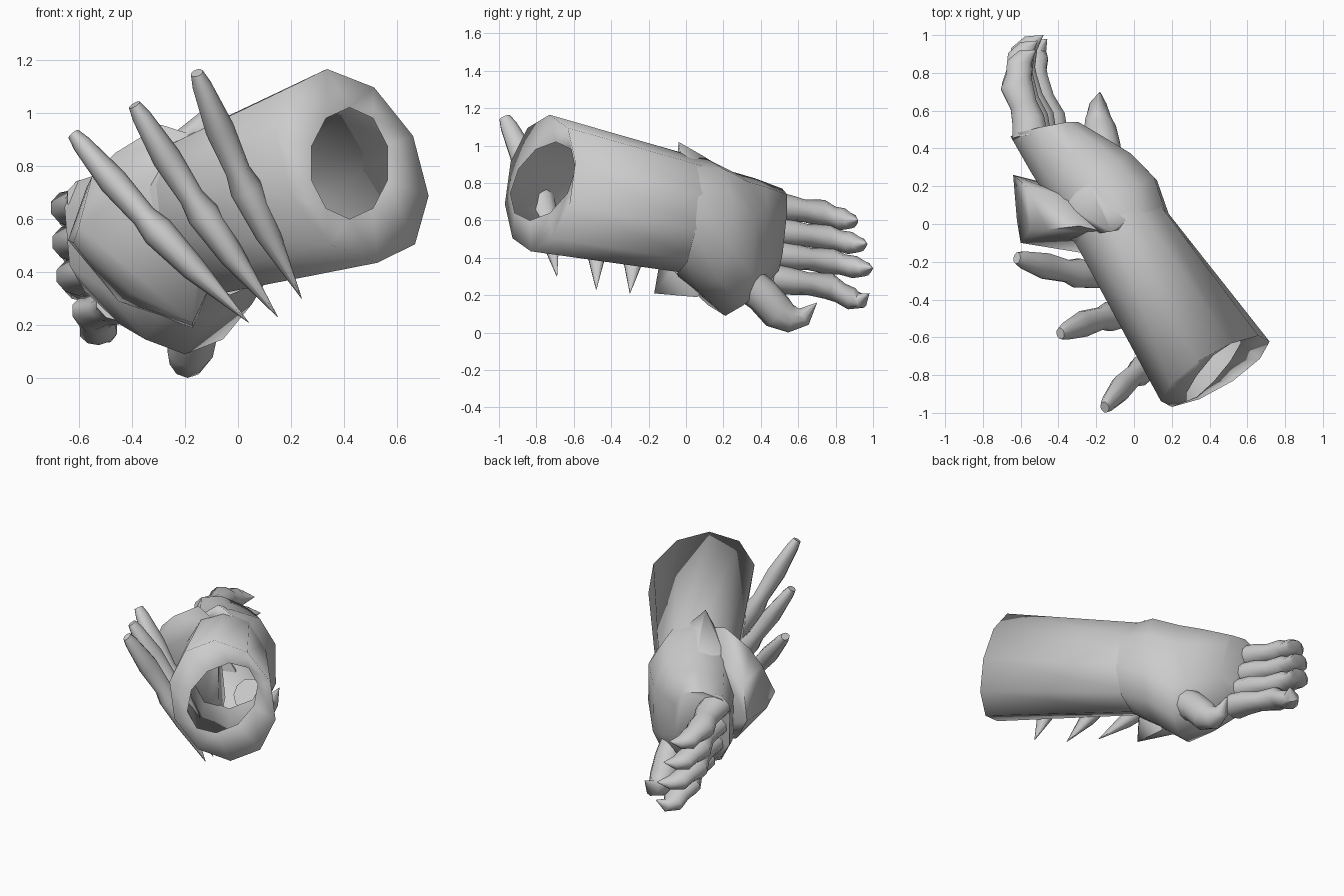
import bpy, bmesh, math
from mathutils import Vector as V


def finish(name, bm, angle=45):
    bmesh.ops.remove_doubles(bm, verts=bm.verts, dist=0.0005)
    me = bpy.data.meshes.new(name)
    bm.to_mesh(me)
    bm.free()
    ob = bpy.data.objects.new(name, me)
    bpy.context.collection.objects.link(ob)
    bpy.ops.object.select_all(action='DESELECT')
    ob.select_set(True)
    bpy.context.view_layer.objects.active = ob
    bpy.ops.object.shade_smooth_by_angle(angle=math.radians(angle))
    return ob


def ring(bm, c, s, u, power=1.0):
    """10 sided ring around c; power below 1 makes it boxier."""
    n = 10
    f = lambda t: math.copysign(abs(t) ** power, t) if abs(t) > 1e-6 else 0.0
    return [bm.verts.new(V(c) + f(math.sin(math.tau * i / n)) * V(s)
                         + f(math.cos(math.tau * i / n)) * V(u)) for i in range(n)]


def loft(name, sections, caps=(False, False), angle=45):
    bm = bmesh.new()
    rings = [ring(bm, *sec) for sec in sections]
    for a, b in zip(rings, rings[1:]):
        for i in range(len(a)):
            j = (i + 1) % len(a)
            bm.faces.new((a[i], a[j], b[j], b[i]))
    if caps[0]:
        bm.faces.new(rings[0][::-1])
    if caps[1]:
        bm.faces.new(rings[-1])
    return finish(name, bm, angle)


def tube(name, path, radii, ref, widen=1.0):
    """Tapering limb through path points; widen stretches it along ref."""
    pts = [V(p) for p in path]
    secs = []
    for i, (p, r) in enumerate(zip(pts, radii)):
        t = (pts[min(i + 1, len(pts) - 1)] - pts[max(i - 1, 0)]).normalized()
        s = (V(ref) - t * V(ref).dot(t)).normalized()
        secs.append((p, s * r * widen, s.cross(t) * r))
    return loft(name, secs, (True, radii[-1] > 0.01))


def hull(name, pts, angle):
    bm = bmesh.new()
    for p in pts:
        bm.verts.new(p)
    bmesh.ops.convex_hull(bm, input=bm.verts)
    loose = [v for v in bm.verts if not v.link_faces]
    bmesh.ops.delete(bm, geom=loose, context='VERTS')
    bmesh.ops.recalc_face_normals(bm, faces=bm.faces)
    return finish(name, bm, angle)


# forearm sleeve, an open shell with a holed lip at the elbow end
side = V((0.84, 0.54, 0)).normalized()
loft("forearm_sleeve", [
    ((0.42, -0.765, 0.81), (0.15, 0.16, 0), (0.0, 0.07, 0.21)),
    ((0.43, -0.78, 0.80), (0.272, 0.182, 0), (-0.095, 0.05, 0.365)),
    ((-0.11, 0.04, 0.625), side * 0.25, (-0.05, 0.05, 0.305)),
], angle=180)

# hand block from the cuff to the knuckles
loft("hand", [
    ((-0.06, -0.03, 0.63), (0.25, 0.085, 0), (-0.03, 0.02, 0.315)),
    ((-0.12, 0.09, 0.575), side * 0.29, (-0.02, 0.02, 0.355), 0.85),
    ((-0.22, 0.23, 0.475), side * 0.26, (-0.02, 0.02, 0.385), 0.75),
    ((-0.32, 0.34, 0.49), (0.215, 0.09, 0), (-0.03, 0.03, 0.335), 0.7),
    ((-0.465, 0.49, 0.535), (0.185, 0.04, 0), (-0.02, 0.025, 0.235), 0.65),
], (False, True), angle=60)

# flared guard on the outer side of the wrist
hull("wrist_guard", [
    (-0.55, -0.03, 0.76), (-0.60, -0.10, 0.57), (-0.62, 0.02, 0.51),
    (-0.64, 0.26, 0.52), (-0.57, 0.20, 0.72), (-0.45, 0.10, 0.29),
    (-0.17, -0.17, 0.21), (-0.17, 0.06, 0.19), (-0.40, -0.09, 0.32),
    (-0.10, -0.06, 0.36), (-0.12, -0.05, 0.90), (-0.29, -0.01, 0.955),
    (-0.46, -0.03, 0.85), (-0.20, 0.15, 0.30), (-0.36, 0.15, 0.80),
], 60)

# raised point of the cuff on top of the wrist
hull("cuff_point", [
    (-0.12, -0.04, 1.02), (-0.20, -0.05, 0.89), (-0.04, -0.02, 0.90),
    (0.03, 0.08, 0.85), (-0.25, 0.24, 0.85), (-0.36, 0.10, 0.83), (-0.17, 0.10, 0.94),
], 80)

# three blades slanting across the outer side of the sleeve
blades = [((-0.62, -0.18, 0.92), (0.04, -0.30, 0.21), -0.02),
          ((-0.39, -0.58, 1.03), (0.15, -0.48, 0.23), 0.04),
          ((-0.155, -0.97, 1.15), (0.24, -0.69, 0.30), 0.05)]
for i, (a, b, bend) in enumerate(blades):
    a, b = V(a), V(b)
    path = [a.lerp(b, t) + V((-0.012, bend, -0.012)) * math.sin(math.pi * t)
            for t in (0, 0.05, 0.24, 0.42, 0.50, 0.70, 1)]
    tube(f"blade_{i + 1}", path, [0.024, 0.036, 0.055, 0.047, 0.062, 0.048, 0.001],
         (0, 1, 0), 1.3)

# four clawed fingers stacked one above the other: x at base, knuckle, tip; z at base, tip; y at tip
fingers = [(-0.55, -0.62, -0.55, 0.68, 0.60, 0.92),
           (-0.53, -0.615, -0.54, 0.545, 0.475, 0.97),
           (-0.50, -0.60, -0.51, 0.42, 0.345, 1.00),
           (-0.44, -0.54, -0.49, 0.29, 0.21, 0.98)]
for i, (x0, x1, x2, z0, z1, tip) in enumerate(fingers):
    drop = -0.045 if i == 3 else -0.01
    y = lambda t: 0.46 + (tip - 0.46) * t
    z = lambda t: z0 + (z1 - z0) * t
    tube(f"finger_{i + 1}", [
        (x0, y(0), z(0)), (x0 - 0.01, y(0.2), z(0.2)),
        ((x0 + x1) / 2, y(0.37), z(0.35)), (x1, y(0.58), z(0.5)),
        (x1 + 0.01, y(0.70), z(0.68) + drop / 2),
        (x1 + 0.015, y(0.82), z(0.8) + drop),
        ((x1 + x2) / 2 + 0.01, y(0.92), z(0.92) + drop), (x2 + 0.03, y(1), z(1)),
    ], [0.078, 0.072, 0.06, 0.072, 0.056, 0.06, 0.04, 0.001], (1, 0, 0), 1.25)

# hooked thumb below the palm
tube("thumb", [(-0.15, 0.32, 0.27), (-0.16, 0.41, 0.20), (-0.18, 0.49, 0.11),
               (-0.19, 0.56, 0.075), (-0.19, 0.63, 0.085), (-0.18, 0.70, 0.16)],
     [0.10, 0.095, 0.095, 0.075, 0.05, 0.001], (1, 0, 0), 0.95)
